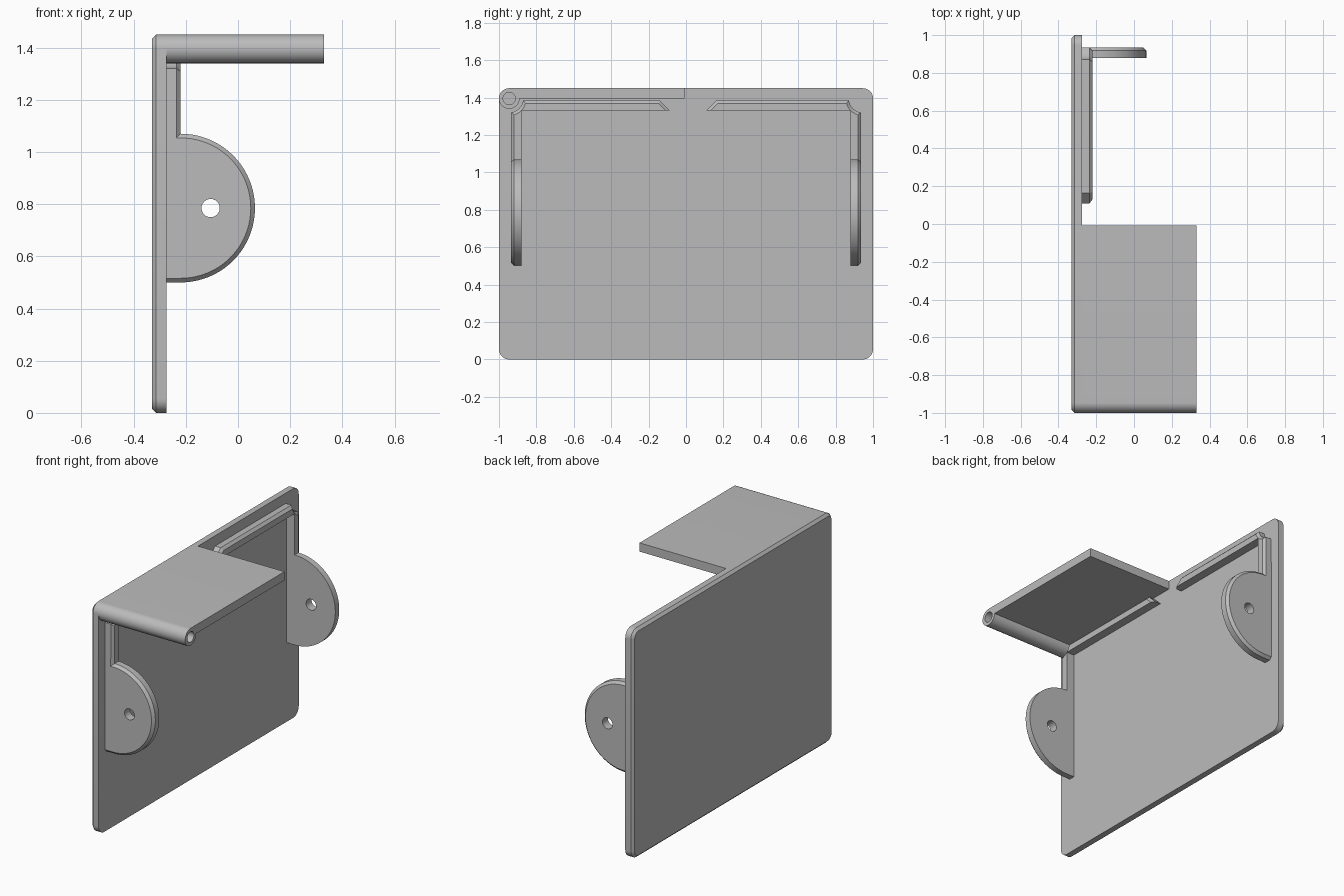
import bpy, bmesh
from math import sin, cos, radians
from mathutils import Vector

cube = bpy.data.objects.get("Cube")
if cube:
    bpy.data.objects.remove(cube, do_unlink=True)

GREY = (0.5, 0.5, 0.5, 1)
grey = bpy.data.materials.new("plain grey")
grey.use_nodes = True
grey.diffuse_color = GREY
grey.node_tree.nodes["Principled BSDF"].inputs["Base Color"].default_value = GREY

BACK, FACE, RAIL, EDGE = -0.33, -0.275, -0.22, 0.33
TOP, T, CH = 1.45, 0.055, 0.016


def arc(cx, cy, r, start, end, n):
    angles = [radians(start + (end - start) * i / n) for i in range(n + 1)]
    return [(cx + r * cos(a), cy + r * sin(a)) for a in angles]


def prism(name, points, axis, near, far, chamfered=None):
    """Extrude a profile along x or y; chamfer chosen edges of the far cap."""
    def place(p, d):
        return Vector((d, p[0], p[1])) if axis == "x" else Vector((p[0], d, p[1]))
    bm = bmesh.new()
    a = [bm.verts.new(place(p, near)) for p in points]
    b = [bm.verts.new(place(p, far)) for p in points]
    bm.faces.new(a)
    cap = bm.faces.new(b)
    for i in range(len(a)):
        j = (i + 1) % len(a)
        bm.faces.new((a[i], a[j], b[j], b[i]))
    bmesh.ops.recalc_face_normals(bm, faces=bm.faces)
    if chamfered:
        edges = [e for e in cap.edges
                 if chamfered((e.verts[0].co + e.verts[1].co) / 2)]
        bmesh.ops.bevel(bm, geom=edges, offset=CH, segments=1,
                        affect="EDGES", clamp_overlap=False)
    bmesh.ops.recalc_face_normals(bm, faces=bm.faces)
    mesh = bpy.data.meshes.new(name)
    bm.to_mesh(mesh)
    bm.free()
    mesh.materials.append(grey)
    ob = bpy.data.objects.new(name, mesh)
    bpy.context.collection.objects.link(ob)
    return ob


def drill(ob, points, axis, near, far):
    cutter = prism(ob.name + "_cutter", points, axis, near, far)
    cutter.hide_render = True
    cutter.hide_set(True)
    mod = ob.modifiers.new("hole", "BOOLEAN")
    mod.operation = "DIFFERENCE"
    mod.solver = "EXACT"
    mod.object = cutter
    bpy.context.view_layer.objects.active = ob
    bpy.ops.object.modifier_apply(modifier=mod.name)
    bpy.data.objects.remove(cutter, do_unlink=True)


parts = []

# Back plate with rounded corners and a chamfered rear rim
outline = []
for y, z, start in ((1 - T, TOP - T, 0), (T - 1, TOP - T, 90),
                    (T - 1, T, 180), (1 - T, T, 270)):
    outline += arc(y, z, T, start, start + 90, 10)
parts.append(prism("back_plate", outline, "x", FACE, BACK, lambda m: True))

# Half-width shelf ending in a hinge tube
profile = [(-0.007, TOP)] + arc(T - 1, TOP - T, T, 90, 360, 36) + [(-0.007, TOP - T)]
shelf = prism("shelf_with_tube", profile, "x", FACE, EDGE)
drill(shelf, arc(T - 1, TOP - T, 0.033, 0, 348.75, 31), "x", FACE + 0.02, EDGE + 0.1)
parts.append(shelf)

# Mirrored rails, arms and round ears
INNER, OUTER, LOW, HIGH = 0.88, 0.935, 1.33, 1.385
for side, s, start in (("left", 1, 0.108), ("right", -1, 0.085)):
    # L-shaped rail, scooped at the corner to clear the tube
    path = [(start, LOW), (start + HIGH - LOW, HIGH)]
    path += arc(0.945, 1.395, 0.075, 188, 262, 8)
    path += [(OUTER, 1.05), (INNER, 1.05), (INNER, LOW)]

    def outside(m):
        on_bottom = abs(m.z - LOW) < 0.001 and abs(m.y) < INNER
        on_inner = abs(abs(m.y) - INNER) < 0.001 and m.z < LOW
        return not (on_bottom or on_inner or m.z < 1.06)
    parts.append(prism(side + "_rail", [(s * y, z) for y, z in path],
                       "x", FACE, RAIL, outside))

    # Half-round ear with a pin hole
    ear_shape = [(FACE, 0.5)] + arc(RAIL, 0.785, 0.285, -90, 90, 40) + [(FACE, 1.07)]
    ear = prism(side + "_ear", ear_shape, "y", s * INNER, s * OUTER,
                lambda m: m.x > FACE + 0.001)
    drill(ear, arc(-0.105, 0.785, 0.035, 0, 345, 23), "y", s * 0.8, s * 1.1)
    parts.append(ear)

# Smooth curved faces, keep edges crisp
bpy.ops.object.select_all(action="DESELECT")
for ob in parts:
    ob.select_set(True)
bpy.context.view_layer.objects.active = parts[0]
bpy.ops.object.shade_smooth_by_angle(angle=radians(25))
